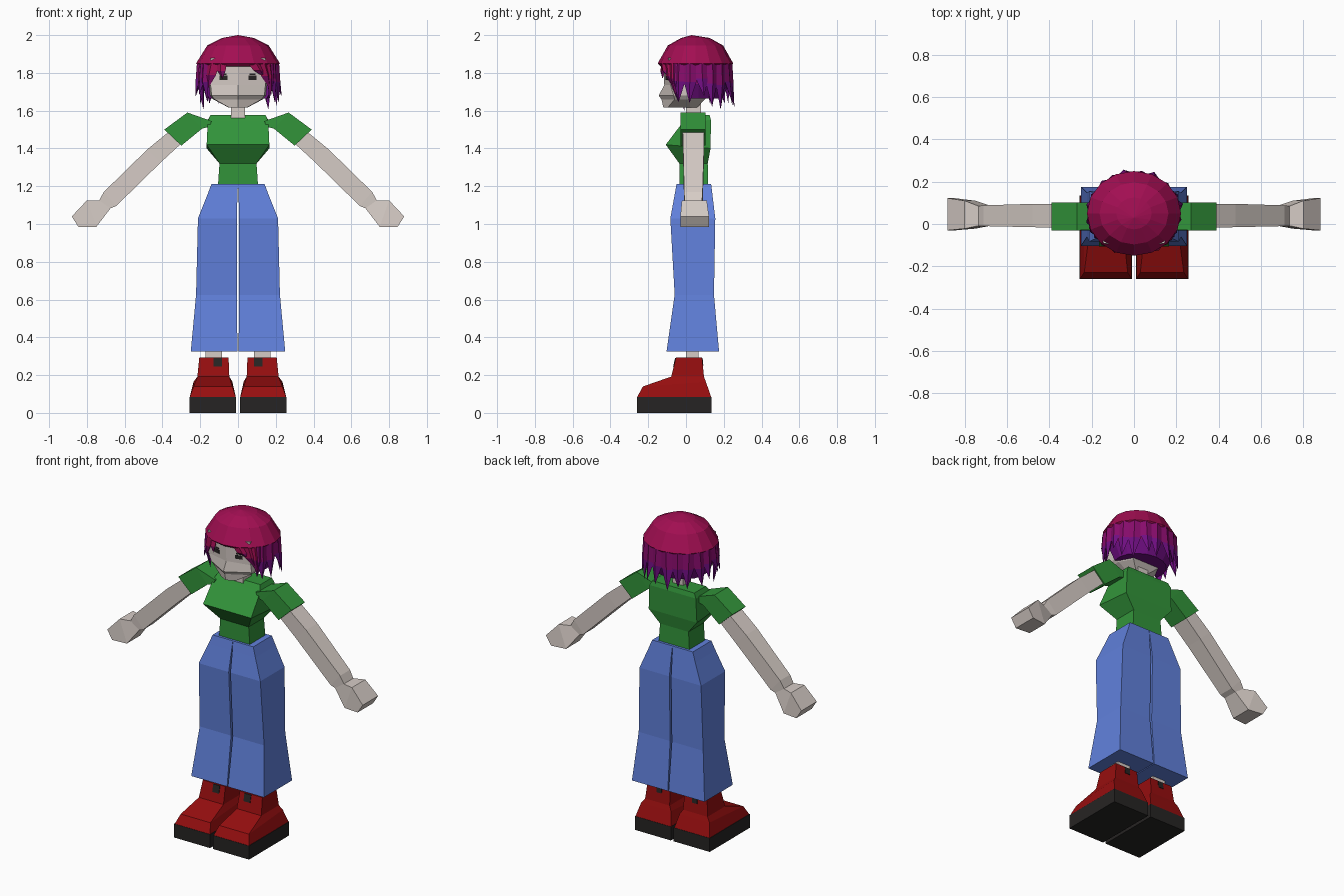
import bpy, bmesh, math, random

if "Cube" in bpy.data.objects:
    bpy.data.objects.remove(bpy.data.objects["Cube"])

random.seed(4)


def srgb(r, g, b):
    return [((c / 255 + 0.055) / 1.055) ** 2.4 if c > 10 else c / 255 / 12.92 for c in (r, g, b)] + [1]


def material(name, *rgb):
    m = bpy.data.materials.new(name)
    m.diffuse_color = srgb(*rgb)
    m.use_nodes = True
    m.node_tree.nodes["Principled BSDF"].inputs["Base Color"].default_value = m.diffuse_color
    return m


SKIN = material("skin", 214, 204, 198)
GREEN = material("shirt_green", 50, 148, 58)
BLUE = material("denim_blue", 97, 129, 220)
RED = material("boot_red", 150, 14, 15)
BLACK = material("sole_black", 38, 36, 35)
CRIMSON = material("hair_crimson", 162, 14, 82)
MAGENTA = material("hair_magenta", 136, 12, 108)
PURPLE = material("hair_purple", 112, 14, 130)


def loft(bm, rings, mats=None):
    """Skin a run of rings; one-point rings become tips, others are capped."""
    vr = [[bm.verts.new(p) for p in r] for r in rings]
    for k, (a, b) in enumerate(zip(vr, vr[1:])):
        n = max(len(a), len(b))
        for i in range(n):
            j = (i + 1) % n
            if len(b) == 1:
                f = bm.faces.new((a[i], a[j], b[0]))
            elif len(a) == 1:
                f = bm.faces.new((a[0], b[j], b[i]))
            else:
                f = bm.faces.new((a[i], a[j], b[j], b[i]))
            f.material_index = mats[k] if mats else 0
    for r, m in ((vr[0], 0), (vr[-1], -1)):
        if len(r) > 2:
            bm.faces.new(r).material_index = mats[m] if mats else 0


def finish(name, bm, mats, mirror=False):
    bmesh.ops.recalc_face_normals(bm, faces=bm.faces)
    me = bpy.data.meshes.new(name)
    bm.to_mesh(me)
    bm.free()
    ob = bpy.data.objects.new(name, me)
    bpy.context.collection.objects.link(ob)
    for m in mats:
        me.materials.append(m)
    if mirror:
        ob.modifiers.new("mirror", 'MIRROR').use_clip = False
        ob.modifiers["mirror"].use_mirror_merge = False
    return ob


def part(name, rings, mat, mirror=False):
    bm = bmesh.new()
    loft(bm, rings)
    return finish(name, bm, [mat], mirror)


def rect(z, x0, x1, y0, y1, zb=None):
    """Rectangle across z; zb gives the back edge its own height."""
    zb = z if zb is None else zb
    return [(x0, y0, z), (x1, y0, z), (x1, y1, zb), (x0, y1, zb)]


def limb(up, low, y0, y1):
    """Cross-section of an arm between an upper and a lower (x, z) point."""
    return [(up[0], y0, up[1]), (up[0], y1, up[1]), (low[0], y1, low[1]), (low[0], y0, low[1])]


# Boots with thick soles
part("boot_sole", [rect(0, .01, .258, -.26, .135), rect(.085, .01, .258, -.26, .135)], BLACK, True)
part("boot", [rect(.085, .012, .255, -.258, .133),
              rect(.14, .03, .235, -.228, .105, .165),
              rect(.192, .046, .215, -.078, .095),
              rect(.293, .05, .205, -.053, .085)], RED, True)
part("boot_lace", [rect(.245, .085, .13, -.068, -.06), rect(.29, .085, .13, -.058, -.05)], BLACK, True)
part("boot_tab", [rect(.25, .105, .14, .084, .092), rect(.29, .105, .14, .08, .088)], BLACK, True)
part("ankle", [rect(.28, .085, .172, 0, .065), rect(.36, .085, .172, 0, .065)], SKIN, True)

# Wide trousers
part("trouser_leg", [rect(.325, .003, .25, -.103, .175),
                     rect(.625, .006, .222, -.06, .148),
                     rect(1.03, .006, .212, -.083, .155),
                     rect(1.155, .003, .162, -.06, .14),
                     rect(1.213, 0, .14, -.05, .133)], BLUE, True)


# Shirt
def shirt(z, x, y0, y1, zb):
    return rect(z, -x, x, y0, y1, zb)


part("shirt_body", [shirt(1.205, .106, -.035, .118, 1.205),
                    shirt(1.32, .098, -.035, .115, 1.32),
                    shirt(1.42, .166, -.107, .13, 1.4),
                    shirt(1.545, .16, -.012, .132, 1.55),
                    shirt(1.578, .145, .012, .125, 1.578)], GREEN)
part("sleeve", [limb((.14, 1.545), (.15, 1.515), -.025, .1),
                limb((.268, 1.59), (.19, 1.505), -.03, .102),
                limb((.39, 1.50), (.3, 1.415), -.03, .102)], GREEN, True)

# Arms and hands
part("arm", [limb((.34, 1.51), (.28, 1.445), -.018, .095),
             limb((.48, 1.395), (.41, 1.325), -.015, .095),
             limb((.71, 1.17), (.645, 1.095), -.01, .088),
             limb((.735, 1.125), (.675, 1.083), -.008, .085),
             limb((.80, 1.125), (.75, .985), -.022, .11),
             limb((.88, 1.04), (.845, .985), -.03, .122)], SKIN, True)

# Neck and head with a ridged face
part("neck", [rect(1.56, -.036, .036, 0, .08), rect(1.67, -.036, .036, 0, .08)], SKIN)


def face_ring(z, w, mid, side, back):
    return [(0, mid, z), (w, side, z), (w * 1.05, .02, z), (w * .7, back, z),
            (-w * .7, back, z), (-w * 1.05, .02, z), (-w, side, z)]


part("head", [face_ring(1.618, .05, -.12, -.095, .06),
              face_ring(1.66, .125, -.13, -.06, .1),
              face_ring(1.68, .14, -.145, -.065, .12),
              face_ring(1.735, .145, -.115, -.082, .14),
              face_ring(1.88, .145, -.12, -.09, .16)], SKIN)

# Eyes: flat plates following the slope of the face
bm = bmesh.new()
for x0, x1, z0, z1 in ((.055, .098, 1.762, 1.785), (.06, .092, 1.79, 1.797)):
    ring = lambda d: [(x, -.116 + .24 * x - d, z) for x, z in
                      ((x0, z0), (x1, z0), (x1, z1), (x0, z1))]
    loft(bm, [ring(-.002), ring(.005)])
finish("eye", bm, [BLACK], True)

# Hair: faceted cap
CY = .05


def around(a, s, z, rx=.22, ry=.198):
    return (math.cos(a) * rx * s, CY + math.sin(a) * ry * s, z)


N = 16
angles = [2 * math.pi * i / N for i in range(N)]
bm = bmesh.new()
loft(bm, [[around(a, .93, 1.835) for a in angles],
          [around(a, 1.01, 1.85) for a in angles],
          [around(a, .74, 1.945) for a in angles],
          [around(a, .38, 1.985) for a in angles],
          [(0, .03, 2.0)]])
finish("hair_cap", bm, [CRIMSON])

# Hair: filled volume behind the head
bm = bmesh.new()


def back_ring(s, z):
    pts = [around(math.radians(d), s, z) for d in range(-15, 196, 21)]
    return pts + [(-.13, .03, z), (.13, .03, z)]


loft(bm, [back_ring(.93, 1.845), back_ring(.9, 1.74), back_ring(.72, 1.665)], [0, 1])
finish("hair_back", bm, [MAGENTA, PURPLE])

# Hair: pointed locks hanging from the cap


def lock(bm, deg, width, tip, flare, lean=0):
    a, h = math.radians(deg), math.radians(width / 2)
    t = math.radians(deg + lean)
    zm = 1.845 - (1.845 - tip) * .45

    def ring(z, s, k, c):
        return [around(c - h * k, s * .97, z), around(c, s * 1.03, z),
                around(c + h * k, s * .97, z), around(c, s * .86, z)]
    loft(bm, [ring(1.85, .97, 1, a), ring(zm, 1.0, .8, (a * 2 + t) / 3), [around(t, flare, tip)]],
         [0, 1])


bm = bmesh.new()
for i in range(14):
    deg = -26 + i * 232 / 13
    back = max(0, math.sin(math.radians(deg)))
    tip = 1.655 - .05 * back + random.uniform(-.025, .035)
    lock(bm, deg, 25, tip, random.uniform(.98, 1.1), random.uniform(-5, 5))
# sideburn locks
for deg, tip in ((-33, 1.65), (-146, 1.64), (-160, 1.6)):
    lock(bm, deg, 22, tip, .88)
finish("hair_locks", bm, [MAGENTA, PURPLE])

# Hair: swept fringe, long on one side
bm = bmesh.new()
for deg, w, tip, lean in ((-64, 22, 1.775, 16), (-50, 24, 1.71, 14), (-40, 24, 1.68, 6),
                          (-115, 16, 1.77, 2), (-130, 24, 1.72, -8)):
    lock(bm, deg, w, tip, .96, lean)
finish("hair_fringe", bm, [CRIMSON, MAGENTA])
